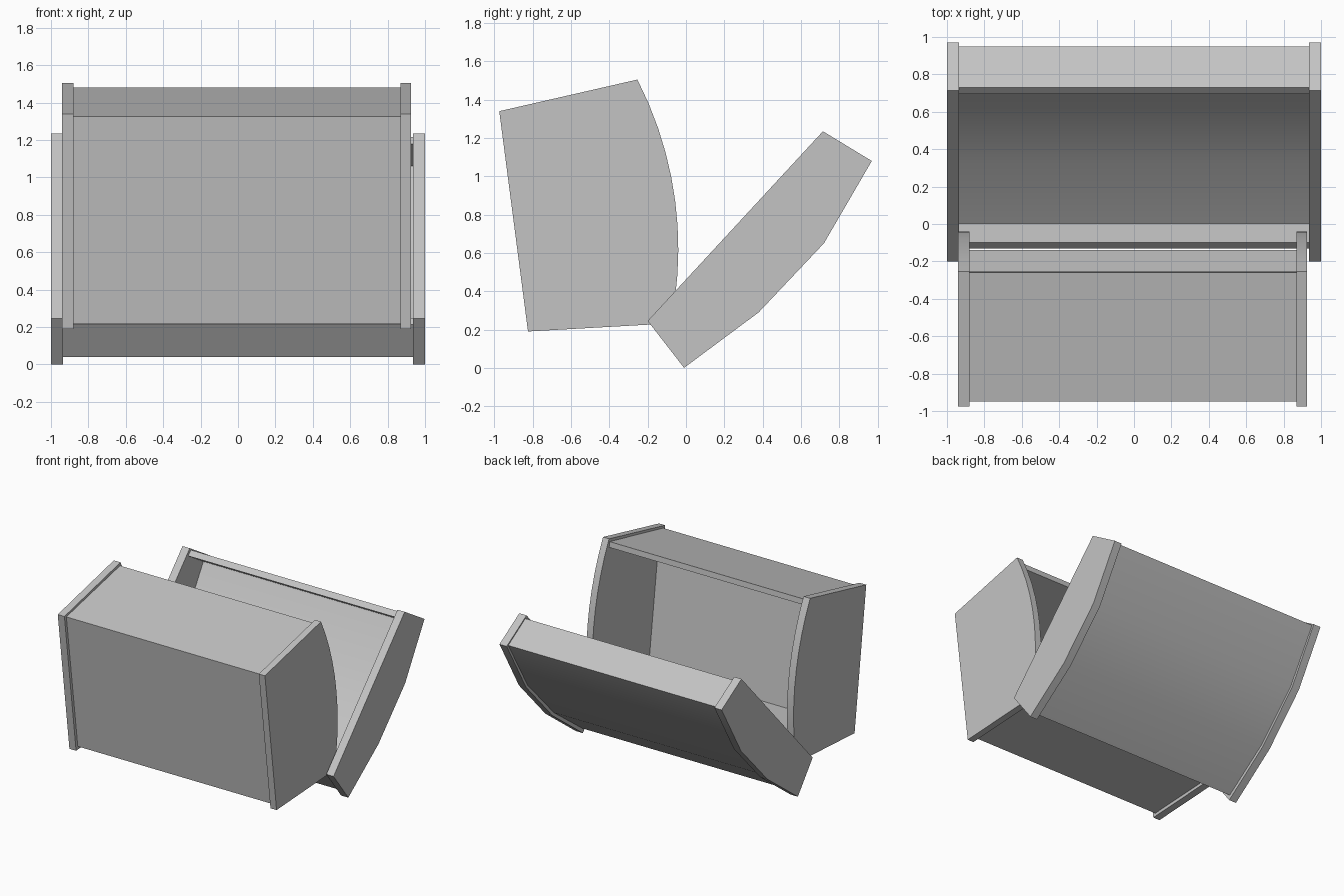
import bpy, bmesh, math

if "Cube" in bpy.data.objects:
    bpy.data.objects.remove(bpy.data.objects["Cube"])

grey = bpy.data.materials.new("plain_grey")
grey.diffuse_color = (0.55, 0.55, 0.55, 1)
grey.use_nodes = True
grey.node_tree.nodes["Principled BSDF"].inputs["Base Color"].default_value = grey.diffuse_color


def extrude_x(name, profile, x0, x1):
    """Solid made from a (y, z) profile swept between two x positions."""
    bm = bmesh.new()
    face = bm.faces.new([bm.verts.new((x0, y, z)) for y, z in profile])
    res = bmesh.ops.extrude_face_region(bm, geom=[face], use_keep_orig=True)
    new = [g for g in res["geom"] if isinstance(g, bmesh.types.BMVert)]
    bmesh.ops.translate(bm, verts=new, vec=(x1 - x0, 0, 0))
    bmesh.ops.recalc_face_normals(bm, faces=bm.faces)
    # clean caps for the concave channel profiles
    bmesh.ops.triangulate(bm, faces=[f for f in bm.faces if len(f.verts) > 4])
    me = bpy.data.meshes.new(name)
    bm.to_mesh(me)
    bm.free()
    me.materials.append(grey)
    ob = bpy.data.objects.new(name, me)
    bpy.context.collection.objects.link(ob)
    bpy.ops.object.select_all(action='DESELECT')
    ob.select_set(True)
    bpy.context.view_layer.objects.active = ob
    bpy.ops.object.shade_smooth_by_angle(angle=math.radians(30))
    return ob


# Bin side plates: straight front, top and bottom with a bulging rear arc
radius, mid_z, rear_y = 1.94, 0.62, -0.04
arc = []
for i in range(11):
    z = 1.505 + (0.232 - 1.505) * i / 10
    arc.append((rear_y - radius + math.sqrt(radius ** 2 - (z - mid_z) ** 2), z))
bin_side = [(-0.825, 0.19), (-0.975, 1.34)] + arc
extrude_x("bin_side_left", bin_side, -0.94, -0.88)
extrude_x("bin_side_right", bin_side, 0.87, 0.925)

# Bin shell: top, front and floor in one folded channel, open at the rear
bin_shell = [(-0.26, 1.48), (-0.95, 1.327), (-0.803, 0.217), (-0.14, 0.253),
             (-0.14, 0.298), (-0.762, 0.265), (-0.90, 1.291), (-0.255, 1.435)]
extrude_x("bin_shell", bin_shell, -0.88, 0.87)

# Lid side plates
lid_side = [(-0.20, 0.245), (0.715, 1.235), (0.97, 1.08), (0.72, 0.65),
            (0.38, 0.29), (-0.01, 0.0)]
extrude_x("lid_side_left", lid_side, -1.0, -0.935)
extrude_x("lid_side_right", lid_side, 0.935, 1.0)

# Lid shell: curved back with a flange at each end
lid_shell = [(-0.13, 0.214), (-0.005, 0.04), (0.363, 0.309), (0.702, 0.663),
             (0.95, 1.08), (0.73, 1.215), (0.695, 1.18), (0.89, 1.06),
             (0.666, 0.69), (0.332, 0.344), (0.004, 0.104), (-0.10, 0.248)]
extrude_x("lid_shell", lid_shell, -0.935, 0.935)
